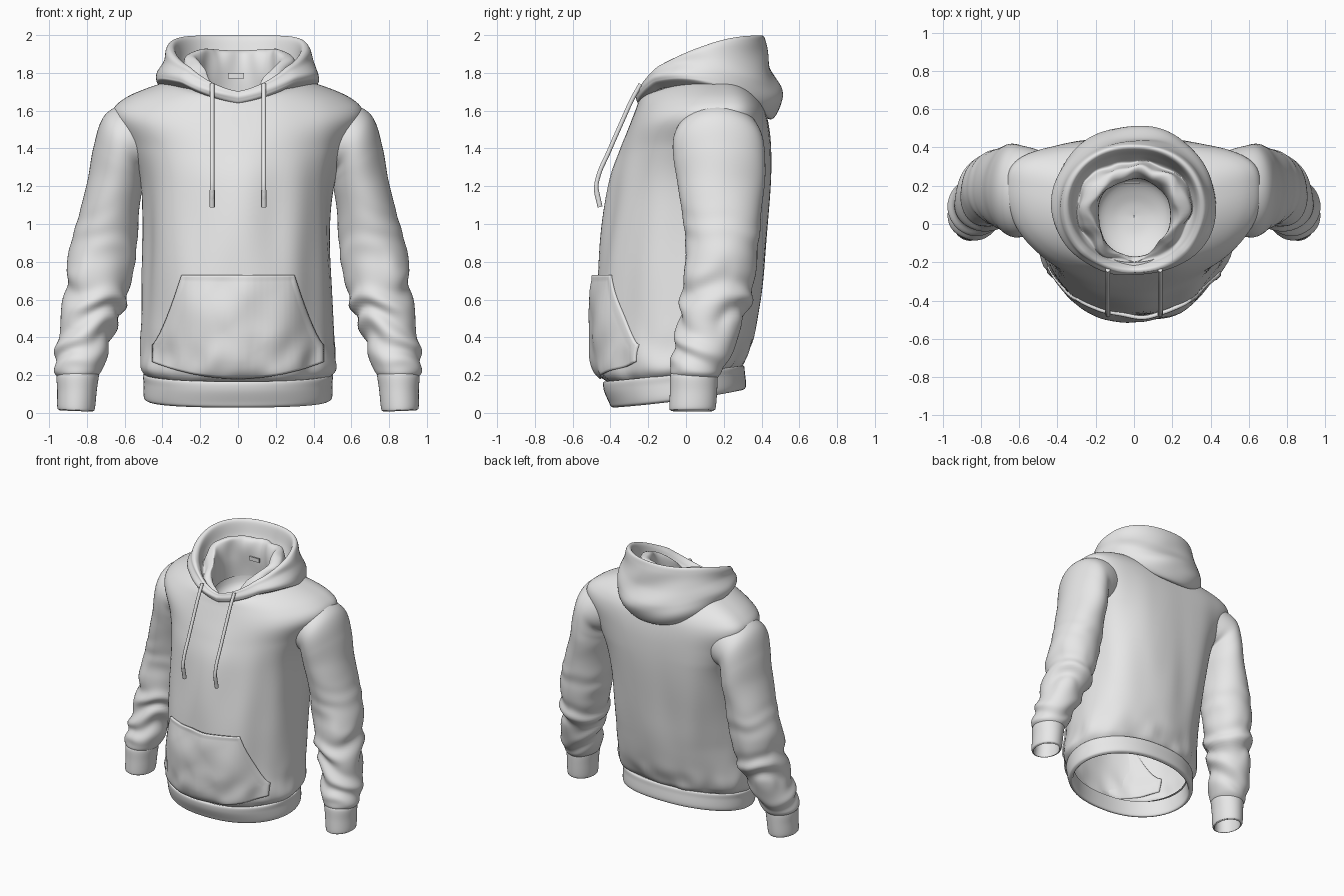
import bpy, bmesh, math
from mathutils import Vector, noise
from mathutils.bvhtree import BVHTree

if "Cube" in bpy.data.objects:
    bpy.data.objects.remove(bpy.data.objects["Cube"])

cloth = bpy.data.materials.new("light_grey_cloth")
cloth.use_nodes = True
GREY = (0.8, 0.8, 0.8, 1)
cloth.diffuse_color = GREY
cloth.node_tree.nodes["Principled BSDF"].inputs["Base Color"].default_value = GREY


def finish(name, bm):
    bmesh.ops.recalc_face_normals(bm, faces=bm.faces)
    mesh = bpy.data.meshes.new(name)
    bm.to_mesh(mesh)
    bm.free()
    mesh.materials.append(cloth)
    mesh.shade_smooth()
    ob = bpy.data.objects.new(name, mesh)
    bpy.context.collection.objects.link(ob)
    return ob


def spline(rows, t):
    """Smooth curve through the rows, t from 0 to 1."""
    f = t * (len(rows) - 1)
    i = min(int(f), len(rows) - 2)
    f -= i
    a, b, c, d = (rows[max(0, min(len(rows) - 1, i + k))] for k in (-1, 0, 1, 2))
    return [q + f * (r - p + f * (2*p - 5*q + 4*r - s + f * (3*(q - r) + s - p))) / 2
            for p, q, r, s in zip(a, b, c, d)]


def skin(bm, grid, closed):
    verts = [[bm.verts.new(p) for p in row] for row in grid]
    for lo, hi in zip(verts, verts[1:]):
        n = len(lo)
        for j in range(n if closed else n - 1):
            k = (j + 1) % n
            bm.faces.new((lo[j], lo[k], hi[k], hi[j]))


def loft(name, rows, section, steps, fold=None, sides=96):
    grid = []
    for i in range(steps + 1):
        r = spline(rows, i / steps)
        ring = []
        for j in range(sides):
            a = 2 * math.pi * j / sides
            p = section(r, a)
            if fold:
                out = Vector((math.cos(a), math.sin(a), 0))
                p += out * fold(p, a, i / steps)
            ring.append(p)
        grid.append(ring)
    bm = bmesh.new()
    skin(bm, grid, True)
    return finish(name, bm)


def oval(r, a, back_power=1):
    """Body ring: half width, front/middle/back y, front/side/back z."""
    rx, yf, yc, yb, zf, zs, zb = r
    c, s = math.cos(a), math.sin(a)
    y = yc + (s ** back_power * (yb - yc) if s > 0 else s * (yc - yf))
    z = zs + s * (zb - zf) / 2 + s * s * ((zb + zf) / 2 - zs)
    return Vector((rx * math.copysign(abs(c) ** 0.9, c), y, z))


def torso_oval(r, a):
    """Body ring whose back grows flatter towards the shoulders."""
    return oval(r, a, 1 - 0.45 * max(0, min(1, (r[5] - 0.6) / 0.7)))


def hood_oval(r, a):
    """Body ring with a pointed dip at the throat."""
    p = oval(r, a)
    p.z -= 0.075 * max(0, 1 - abs(a - 1.5 * math.pi) / 0.75)
    return p


def arm_ring(r, a):
    """Sleeve ring: centre, two radii and tilt in degrees."""
    cx, cy, cz, rx, ry, tilt = r
    t = math.radians(tilt)
    u = rx * math.cos(a)
    return Vector((cx + u * math.cos(t), cy + ry * math.sin(a), cz + u * math.sin(t)))


def bump(x, centre, width):
    return math.exp(-((x - centre) / width) ** 2)


# Torso
def torso_fold(p, a, t):
    soft = noise.noise(Vector((p.x * 5, p.y * 5, p.z * 1.3)))
    hem = noise.noise(Vector((p.x * 9, p.y * 9, p.z * 5)))
    return 0.025 * soft * bump(p.z, 0.85, 0.6) + 0.025 * hem * bump(p.z, 0.28, 0.13)


torso = loft("torso", [
    (.48, -.415, -.03, .28, .16, .19, .24),
    (.52, -.465, -.03, .32, .22, .25, .29),
    (.51, -.475, 0, .36, .40, .40, .42),
    (.50, -.47, .03, .40, .65, .65, .65),
    (.495, -.445, .06, .43, .95, .95, .95),
    (.515, -.405, .10, .45, 1.22, 1.22, 1.22),
    (.58, -.35, .14, .45, 1.39, 1.41, 1.41),
    (.665, -.30, .17, .435, 1.52, 1.575, 1.54),
    (.60, -.265, .17, .41, 1.61, 1.665, 1.62),
    (.42, -.24, .13, .37, 1.67, 1.74, 1.67),
    (.30, -.20, .10, .32, 1.68, 1.76, 1.69)], torso_oval, 80, torso_fold)

# Ribbed hem
loft("waistband", [
    (.45, -.39, -.03, .27, .15, .19, .24),
    (.50, -.435, -.03, .305, .165, .205, .25),
    (.50, -.435, -.03, .312, .12, .16, .21),
    (.50, -.41, -.03, .318, .06, .095, .15),
    (.49, -.395, -.03, .308, .033, .07, .125),
    (.465, -.37, -.03, .28, .04, .075, .13),
    (.455, -.37, -.03, .27, .15, .18, .23)], oval, 36)


# Hood, from the outer lower edge over the rim to the inner collar
def hood_fold(p, a, t):
    crease = math.sin(p.z * 30 + 3 * math.sin(a * 2) + 2 * p.x)
    inner = bump(t, 0.8, 0.12) * noise.noise(Vector((p.x * 9, p.y * 9, p.z * 3)))
    return 0.006 * crease * bump(t, 0.25, 0.14) + 0.06 * inner


loft("hood", [
    (.36, -.22, .09, .40, 1.70, 1.71, 1.58),
    (.42, -.255, .09, .455, 1.715, 1.745, 1.555),
    (.43, -.265, .09, .505, 1.735, 1.77, 1.63),
    (.425, -.265, .09, .505, 1.75, 1.81, 1.71),
    (.395, -.255, .10, .45, 1.765, 1.87, 1.82),
    (.38, -.25, .10, .425, 1.775, 1.925, 1.95),
    (.36, -.235, .10, .41, 1.775, 1.945, 1.995),
    (.335, -.215, .10, .385, 1.75, 1.93, 1.98),
    (.315, -.205, .10, .36, 1.73, 1.85, 1.89),
    (.29, -.195, .09, .33, 1.72, 1.81, 1.83),
    (.26, -.185, .08, .30, 1.72, 1.88, 1.91),
    (.215, -.175, .07, .26, 1.71, 1.885, 1.90),
    (.19, -.17, .05, .24, 1.69, 1.76, 1.76),
    (.19, -.17, .05, .24, 1.62, 1.62, 1.64)], hood_oval, 110, hood_fold)

# Lining that closes the neck
loft("neck_lining", [
    (.21, -.19, .04, .25, 1.62, 1.65, 1.68),
    (.19, -.17, .04, .23, 1.55, 1.55, 1.57),
    (.10, -.07, .04, .13, 1.50, 1.50, 1.51),
    (.003, .035, .04, .045, 1.49, 1.49, 1.49)], oval, 16)


# Sleeves and cuffs
def sleeve_fold(p, a, t):
    n = noise.noise(p * 4)
    wave = math.sin(p.z * 34 + 1.8 * math.sin(a + 0.8) + 5 * n)
    low = bump(p.z, 0.52, 0.32)
    return (0.013 * wave + 0.02 * n) * low + 0.01 * n * bump(p.z, 1.2, 0.3)


SLEEVE = [
    (.42, .17, 1.475, .20, .19, 82),
    (.53, .17, 1.455, .195, .225, 72),
    (.605, .17, 1.42, .185, .24, 57),
    (.632, .175, 1.32, .16, .24, 36),
    (.648, .185, 1.20, .15, .23, 18),
    (.68, .19, 1.05, .155, .21, 10),
    (.715, .19, .88, .178, .195, 4),
    (.735, .175, .75, .172, .192, 0),
    (.76, .165, .60, .162, .185, 0),
    (.80, .12, .43, .145, .165, 0),
    (.83, .075, .30, .135, .15, 0),
    (.845, .05, .22, .125, .14, 0),
    (.848, .045, .185, .10, .115, 0)]
CUFF = [
    (.845, .045, .22, .095, .11, 0),
    (.848, .042, .20, .112, .125, -3),
    (.852, .04, .12, .105, .125, -2),
    (.857, .035, .03, .10, .123, 2),
    (.857, .033, .014, .092, .115, 2),
    (.857, .035, .025, .083, .105, 2),
    (.85, .04, .17, .083, .105, 0)]

for side, sign in (("left", 1), ("right", -1)):
    for part, rows, steps, fold in (("sleeve", SLEEVE, 120, sleeve_fold),
                                    ("cuff", CUFF, 30, None)):
        ob = loft(f"{side}_{part}", rows, arm_ring, steps, fold, 64)
        if sign < 0:
            for v in ob.data.vertices:
                v.co.x = -v.co.x
            ob.data.flip_normals()

# Front pocket laid over the torso
bm = bmesh.new()
bm.from_mesh(torso.data)
tree = BVHTree.FromBMesh(bm)
bm.free()
grid = []
N = 40
for i in range(N + 1):
    v = i / N
    half = 0.455 - 0.155 * max(0, (v - 0.2) / 0.8) ** 0.75
    row = []
    for j in range(-N, N + 1):
        u = j / N
        low = 0.18 + 0.09 * u * u
        x, z = u * half, low + (0.73 - low) * v
        y = tree.ray_cast(Vector((x, -2, z)), Vector((0, 1, 0)))[0].y
        welt = 0.004 * (abs(u) > 0.93 or v > 0.95)
        crumple = 0.022 * noise.noise(Vector((x * 5 + z * 3, 2, z * 4 - x * 3)))
        puff = 0.024 * math.sin(math.pi * min(1, 0.05 + 0.85 * v)) * (1 - u ** 4)
        row.append((x, y - 0.012 - welt - puff - crumple * (1 - u * u), z))
    grid.append(row)
bm = bmesh.new()
skin(bm, grid, False)
pocket = finish("front_pocket", bm)
if pocket.data.polygons[0].normal.y > 0:
    pocket.data.flip_normals()
solid = pocket.modifiers.new("thickness", "SOLIDIFY")
solid.thickness = 0.02
solid.offset = -1


# Drawstrings with thicker tips
def cord(name, points, radius):
    curve = bpy.data.curves.new(name, "CURVE")
    curve.dimensions = "3D"
    curve.bevel_depth = radius
    curve.bevel_resolution = 3
    curve.use_fill_caps = True
    sp = curve.splines.new("BEZIER")
    sp.bezier_points.add(len(points) - 1)
    for bp, p in zip(sp.bezier_points, points):
        bp.co = p
        bp.handle_left_type = bp.handle_right_type = "AUTO"
    curve.materials.append(cloth)
    ob = bpy.data.objects.new(name, curve)
    bpy.context.collection.objects.link(ob)


PATH = [(-.24, 1.74), (-.285, 1.66), (-.335, 1.55), (-.41, 1.38),
        (-.465, 1.25), (-.475, 1.18), (-.455, 1.09)]
for side, sign in (("left", 1), ("right", -1)):
    pts = [(sign * 0.137, y, z) for y, z in PATH]
    cord(side + "_drawstring", pts, 0.012)
    cord(side + "_drawstring_tip", pts[-2:], 0.014)

# Small blank tab inside the collar
bm = bmesh.new()
bmesh.ops.create_cube(bm, size=1)
for v in bm.verts:
    v.co = Vector((-0.01 + v.co.x * 0.085, 0.215 + v.co.y * 0.009, 1.785 + v.co.z * 0.03))
finish("collar_tab", bm).data.shade_flat()
